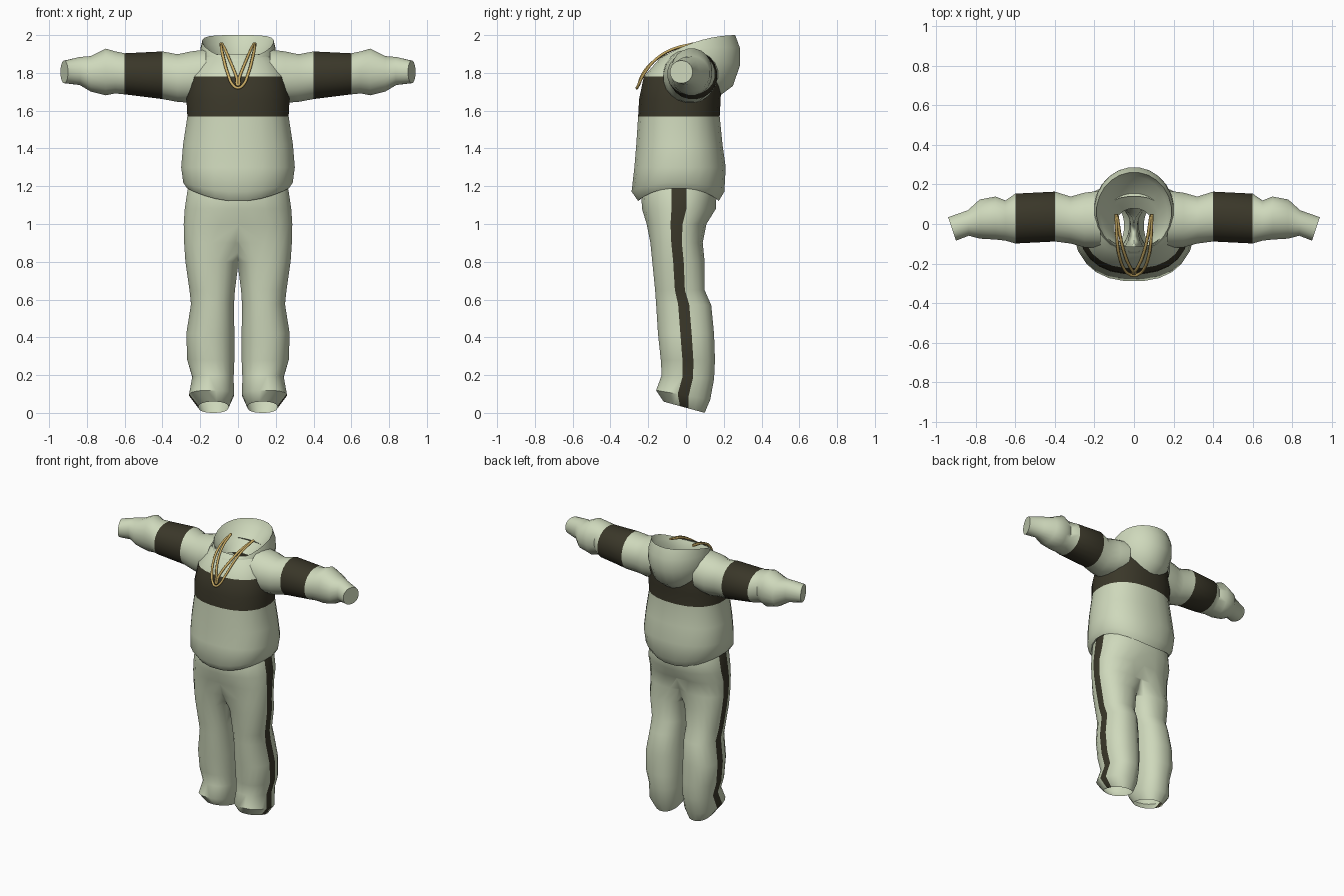
import bpy, bmesh
from math import cos, sin, pi, copysign
from mathutils import Vector

cube = bpy.data.objects.get("Cube")
if cube:
    bpy.data.objects.remove(cube)


def material(name, rgb):
    m = bpy.data.materials.new(name)
    m.use_nodes = True
    m.diffuse_color = (*rgb, 1)
    m.node_tree.nodes["Principled BSDF"].inputs["Base Color"].default_value = (*rgb, 1)
    return m


SAGE = material("sage fabric", (0.62, 0.69, 0.50))
DARK = material("dark olive fabric", (0.042, 0.038, 0.022))
GOLD = material("gold cord", (0.60, 0.42, 0.13))


def ring(front, back, half, lift=0, sides=20, power=2.3):
    """Rounded cross-section between a front and a back point, 'half' wide sideways."""
    front, back, half = Vector(front), Vector(back), Vector(half)
    points = []
    for k in range(sides):
        a = 2 * pi * (k + 0.5) / sides
        c = copysign(abs(cos(a)) ** (2 / power), cos(a))
        s = copysign(abs(sin(a)) ** (2 / power), sin(a))
        p = (front + back) / 2 + half * c + (back - front) / 2 * s
        p.z += lift * c * c
        points.append(p)
    return points


def loft(name, rings, is_dark=lambda row, col: False, mirror=False, cap=False):
    bm = bmesh.new()
    loops = [[bm.verts.new(p) for p in r] for r in rings]
    n = len(loops[0])
    for i in range(len(loops) - 1):
        for j in range(n):
            k = (j + 1) % n
            f = bm.faces.new((loops[i][j], loops[i][k], loops[i + 1][k], loops[i + 1][j]))
            f.material_index = int(is_dark(i, j))
    if cap:
        bm.faces.new(loops[-1])
    bmesh.ops.recalc_face_normals(bm, faces=bm.faces)
    if mirror:
        bmesh.ops.bisect_plane(bm, geom=bm.verts[:] + bm.edges[:] + bm.faces[:],
                               plane_co=(0, 0, 0), plane_no=(1, 0, 0), clear_inner=True)
    mesh = bpy.data.meshes.new(name)
    bm.to_mesh(mesh)
    bm.free()
    mesh.materials.append(SAGE)
    mesh.materials.append(DARK)
    obj = bpy.data.objects.new(name, mesh)
    bpy.context.collection.objects.link(obj)
    if mirror:
        obj.modifiers.new("both sides", 'MIRROR')
    bpy.ops.object.select_all(action='DESELECT')
    obj.select_set(True)
    bpy.context.view_layer.objects.active = obj
    bpy.ops.object.shade_smooth_by_angle(angle=0.9)
    return obj


# Trousers: front height, back height, inner x, outer x, front y, back y
trouser_rows = [
    (.06, 0, .05, .21, -.12, .10), (.12, .07, .02, .26, -.16, .13),
    (.20, .18, .022, .243, -.13, .15), (.28, .28, .018, .27, -.135, .155),
    (.42, .42, .018, .275, -.15, .15), (.58, .57, .02, .25, -.16, .135),
    (.65, .65, .015, .258, -.165, .10), (.80, .80, -.005, .28, -.18, .10),
    (.90, .90, -.08, .287, -.19, .09), (1.0, 1.0, -.2, .29, -.21, .11),
    (1.08, 1.08, -.285, .285, -.235, .16), (1.18, 1.18, -.27, .27, -.24, .165),
    (1.26, 1.26, -.23, .23, -.2, .14)]
leg_rings = []
for zf, zb, inner, outer, yf, yb in trouser_rows:
    mid = (inner + outer) / 2
    leg_rings.append(ring((mid, yf, zf), (mid, yb, zb), ((outer - inner) / 2, 0, 0)))
# the outermost column of faces is the side stripe
loft("trousers", leg_rings, lambda row, col: col == 19, mirror=True)

# Sweatshirt body: height, half width, front y, back y, lift of the hem at the sides
body_rows = [
    (1.16, .24, -.2, .13, .06), (1.12, .272, -.255, .175, .07),
    (1.17, .292, -.29, .205, .05), (1.30, .303, -.275, .212, 0),
    (1.42, .293, -.265, .195, 0), (1.57, .27, -.255, .18, 0),
    (1.66, .275, -.25, .185, 0), (1.78, .255, -.225, .19, 0),
    (1.86, .21, -.155, .18, 0), (1.90, .165, -.115, .14, 0)]
loft("sweatshirt_body",
     [ring((0, yf, z), (0, yb, z), (hx, 0, 0), lift, 24) for z, hx, yf, yb, lift in body_rows],
     lambda row, col: row in (5, 6))

# Sleeves: front x, back x, front y, back y, bottom z, top z
sleeve_rows = [
    (.17, .17, -.12, .17, 1.66, 1.925), (.25, .25, -.12, .16, 1.64, 1.915),
    (.32, .32, -.10, .14, 1.645, 1.90), (.40, .40, -.09, .165, 1.66, 1.915),
    (.60, .60, -.10, .155, 1.685, 1.905), (.65, .65, -.085, .12, 1.69, 1.915),
    (.70, .70, -.08, .14, 1.68, 1.93), (.78, .78, -.075, .125, 1.70, 1.89),
    (.835, .84, -.06, .07, 1.735, 1.885), (.90, .94, -.085, .035, 1.745, 1.865)]
sleeve_rings = []
for xf, xb, yf, yb, lo, hi in sleeve_rows:
    mid = (lo + hi) / 2
    sleeve_rings.append(ring((xf, yf, mid), (xb, yb, mid), (0, 0, (hi - lo) / 2), power=2.1))
loft("sleeves", sleeve_rings, lambda row, col: row == 3, mirror=True, cap=True)

# Lowered hood: front y, front z, back y, back z, half width
hood_rows = [
    (-.15, 1.80, .17, 1.67, .17), (-.16, 1.82, .25, 1.73, .195),
    (-.16, 1.84, .288, 1.84, .205), (-.15, 1.865, .288, 1.93, .2),
    (-.14, 1.875, .262, 2.0, .19), (-.13, 1.855, .24, 1.95, .17),
    (-.125, 1.81, .15, 1.88, .125), (-.12, 1.76, .08, 1.82, .10)]
loft("hood",
     [ring((0, yf, zf), (0, yb, zb), (hx, 0, 0), .03, 24, 2) for yf, zf, yb, zb, hx in hood_rows])


def cord(name, half):
    """Smooth cord through the given half path and its mirror image."""
    path = half + [(-x, y, z) for x, y, z in reversed(half[:-1])]
    data = bpy.data.curves.new(name, 'CURVE')
    data.dimensions = '3D'
    data.bevel_depth = .008
    data.bevel_resolution = 1
    data.resolution_u = 4
    data.use_fill_caps = True
    spline = data.splines.new('BEZIER')
    spline.bezier_points.add(len(path) - 1)
    for bp, p in zip(spline.bezier_points, path):
        bp.co = p
        bp.handle_left_type = bp.handle_right_type = 'AUTO'
    data.materials.append(GOLD)
    bpy.context.collection.objects.link(bpy.data.objects.new(name, data))


# Neck cords hanging over the chest
cord("outer_cord", [(.09, .05, 1.955), (.087, -.06, 1.93), (.077, -.15, 1.88),
                    (.052, -.225, 1.79), (.026, -.252, 1.735), (0, -.26, 1.72)])
cord("inner_cord", [(.085, .04, 1.955), (.066, -.08, 1.92), (.045, -.16, 1.87),
                    (.022, -.215, 1.815), (.006, -.24, 1.77), (0, -.25, 1.735)])
